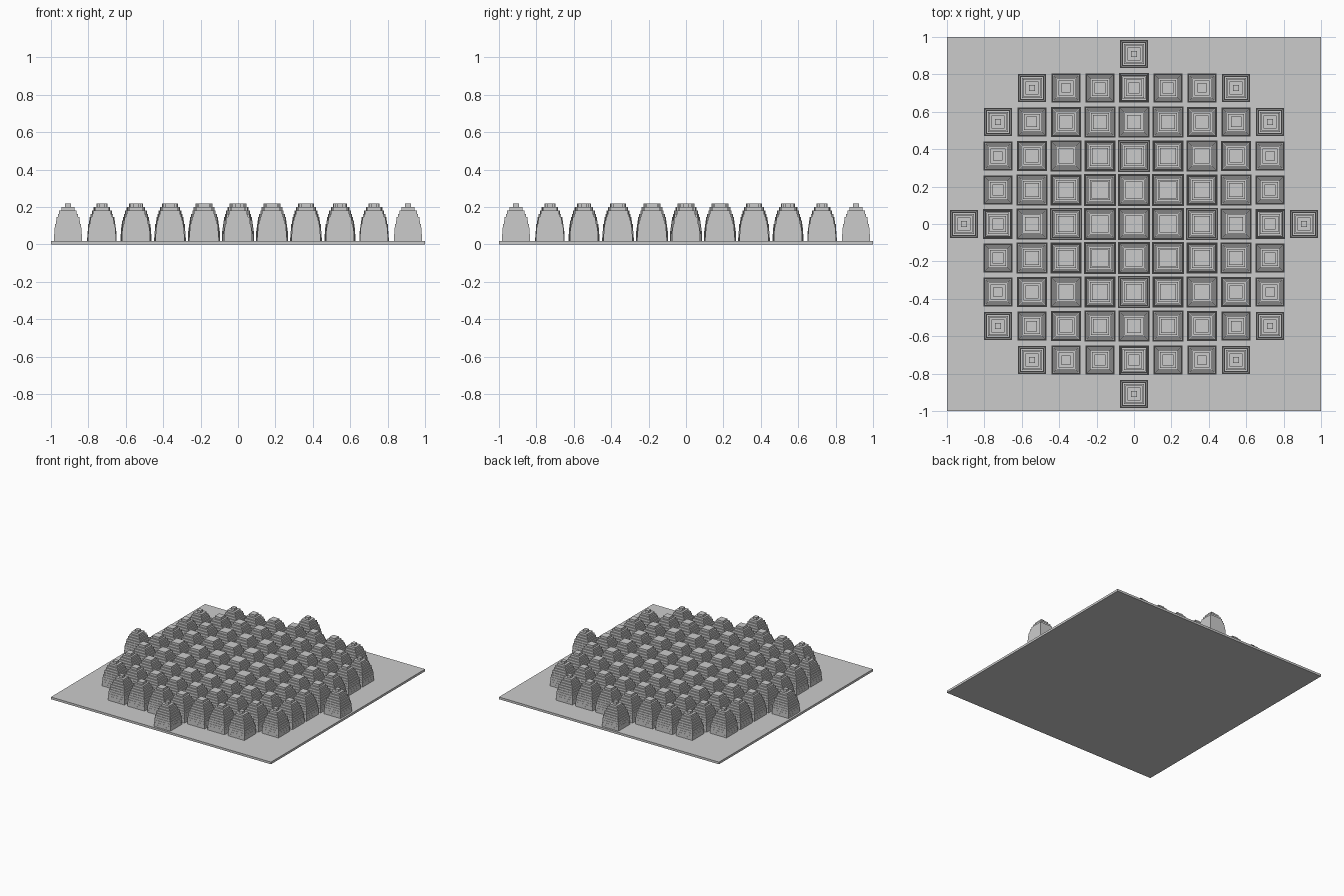
import bpy, bmesh, math

if "Cube" in bpy.data.objects:
    bpy.data.objects.remove(bpy.data.objects["Cube"], do_unlink=True)

PITCH = 2 / 11          # spacing of the towers
STEP = PITCH / 10       # plate thickness and layer height
LAYERS = 11
REACH = 5               # radius of the tower field, in grid cells

gray = bpy.data.materials.new("plain_gray")
gray.use_nodes = True
color = (0.6, 0.6, 0.6, 1)
gray.diffuse_color = color
gray.node_tree.nodes["Principled BSDF"].inputs["Base Color"].default_value = color


def half_width(dist_sq, layer):
    """Layers shrink along a dome, and towers shrink away from the centre."""
    t = layer / (LAYERS - 1)
    return math.sqrt(0.0074 - 0.000073 * dist_sq - 0.0053 * t * t)


def ring(bm, w, z):
    return [bm.verts.new((sx * w, sy * w, z))
            for sx, sy in ((-1, -1), (1, -1), (1, 1), (-1, 1))]


def tower_mesh(dist_sq):
    bm = bmesh.new()
    previous = None
    for layer in range(LAYERS):
        w = half_width(dist_sq, layer)
        for z in (layer * STEP, (layer + 1) * STEP):
            current = ring(bm, w, z)
            if previous:
                for i in range(4):
                    j = (i + 1) % 4
                    bm.faces.new((previous[i], previous[j], current[j], current[i]))
            else:
                bm.faces.new(current[::-1])
            previous = current
    bm.faces.new(previous)
    bm.normal_update()
    mesh = bpy.data.meshes.new("stepped_tower")
    bm.to_mesh(mesh)
    bm.free()
    mesh.materials.append(gray)
    return mesh


# Base plate
bpy.ops.mesh.primitive_cube_add(size=1, location=(0, 0, STEP / 2))
plate = bpy.context.object
plate.name = "base_plate"
plate.scale = (2, 2, STEP)
plate.data.materials.append(gray)

# Round field of stepped towers, sharing one mesh per distance from the centre
meshes = {}
for ix in range(-REACH, REACH + 1):
    for iy in range(-REACH, REACH + 1):
        dist_sq = ix * ix + iy * iy
        if dist_sq > REACH * REACH:
            continue
        if dist_sq not in meshes:
            meshes[dist_sq] = tower_mesh(dist_sq)
        tower = bpy.data.objects.new("stepped_tower", meshes[dist_sq])
        tower.location = (ix * PITCH, iy * PITCH, STEP)
        bpy.context.collection.objects.link(tower)
